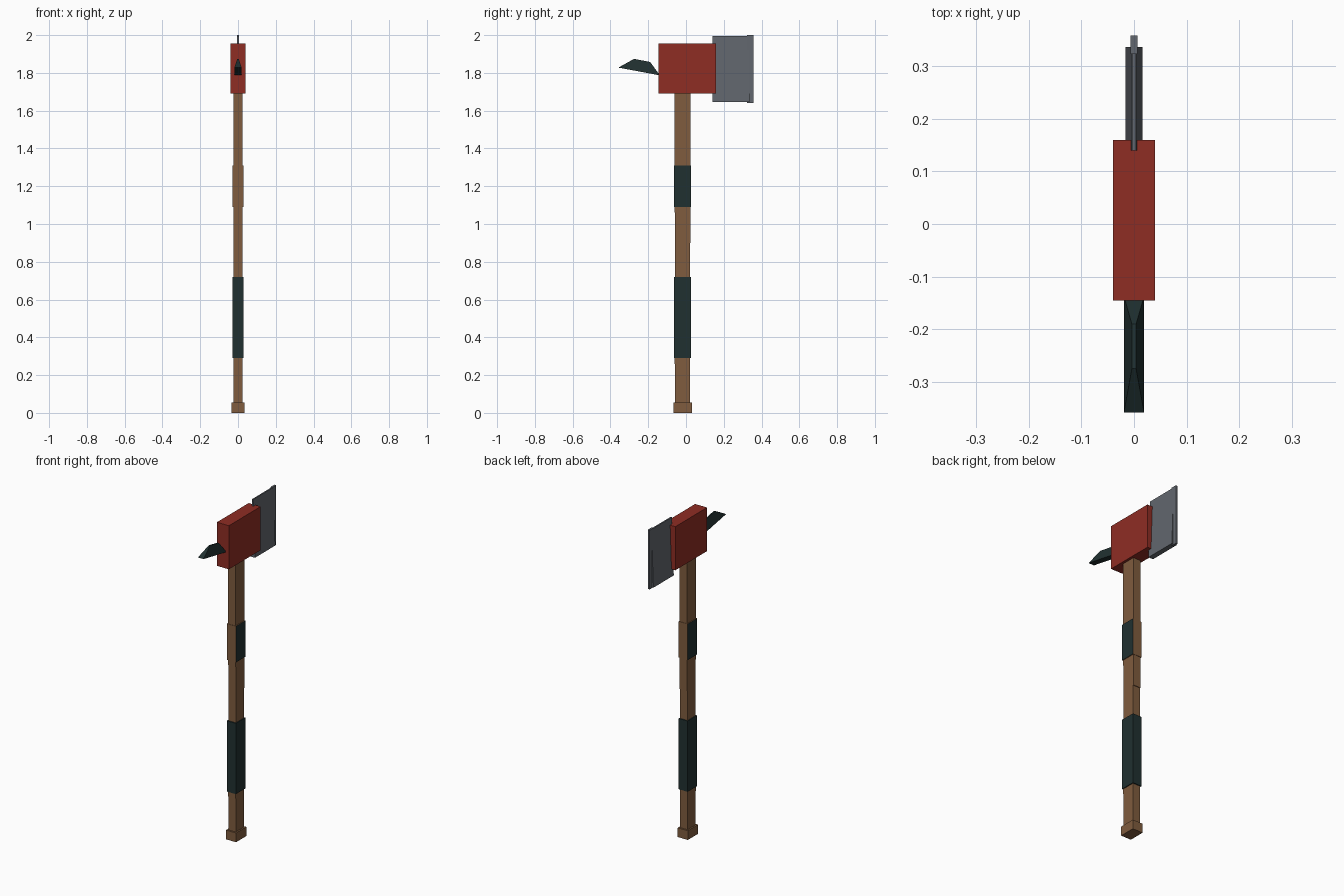
import bpy
import bmesh

cube = bpy.data.objects.get("Cube")
if cube:
    bpy.data.objects.remove(cube, do_unlink=True)


def make_material(name, rgb):
    # 8-bit display colour to linear
    linear = [((c / 255 + 0.055) / 1.055) ** 2.4 for c in rgb] + [1.0]
    mat = bpy.data.materials.new(name)
    mat.use_nodes = True
    mat.diffuse_color = linear
    mat.node_tree.nodes["Principled BSDF"].inputs["Base Color"].default_value = linear
    return mat


WOOD = make_material("wood", (128, 92, 62))
RED = make_material("red_paint", (143, 45, 36))
STEEL = make_material("steel", (98, 103, 110))
DARK = make_material("dark_grip", (32, 48, 48))


def loft(name, low, high, *mats):
    """Solid between two quads, each given as two (half width, y, z) edges."""
    bm = bmesh.new()
    rings = []
    for (w0, y0, z0), (w1, y1, z1) in (low, high):
        rings.append([bm.verts.new(p) for p in
                      ((-w0, y0, z0), (w0, y0, z0), (w1, y1, z1), (-w1, y1, z1))])
    a, b = rings
    bm.faces.new(a[::-1])
    bm.faces.new(b)
    for i in range(4):
        j = (i + 1) % 4
        bm.faces.new((a[i], a[j], b[j], b[i]))
    bmesh.ops.recalc_face_normals(bm, faces=bm.faces[:])
    mesh = bpy.data.meshes.new(name)
    bm.to_mesh(mesh)
    bm.free()
    for mat in mats:
        mesh.materials.append(mat)
    obj = bpy.data.objects.new(name, mesh)
    bpy.context.collection.objects.link(obj)
    return obj


def box(name, half, y, z, *mats, top=None):
    """Box with y and z ranges; top is an optional half width at the top."""
    top = half if top is None else top
    return loft(name, [(half, v, z[0]) for v in y], [(top, v, z[1]) for v in y], *mats)


# Handle with thin slats on its front and back
box("handle", 0.025, (-0.057, 0.021), (0.02, 1.72), WOOD)
box("front_slat", 0.025, (-0.062, -0.05), (1.06, 1.70), WOOD)
box("back_slat", 0.025, (0.015, 0.025), (0.90, 1.70), WOOD)
box("lower_front_slat", 0.025, (-0.062, -0.05), (0.26, 0.50), WOOD)
box("pommel", 0.034, (-0.067, 0.031), (0.0, 0.056), WOOD)

# Grip, and a band that is dark on its two sides only
box("grip", 0.03, (-0.064, 0.027), (0.29, 0.72), DARK)
band = box("upper_band", 0.03, (-0.064, 0.027), (1.09, 1.31), WOOD, DARK)
for face in band.data.polygons:
    face.material_index = int(abs(face.normal.x) > 0.5)

# Head block
box("head", 0.04, (-0.145, 0.16), (1.69, 1.955), RED)

# Blade, thicker towards the bottom, with a cutting edge strip
box("blade", 0.016, (0.14, 0.336), (1.645, 1.996), STEEL, top=0.004)
box("cutting_edge", 0.0065, (0.323, 0.358), (1.64, 2.0), STEEL)

# Pick with a broad flat underside and a narrow ridge
loft("pick", [(0.019, -0.358, 1.828), (0.019, -0.138, 1.787)],
     [(0.004, -0.275, 1.874), (0.004, -0.19, 1.858)], DARK)
